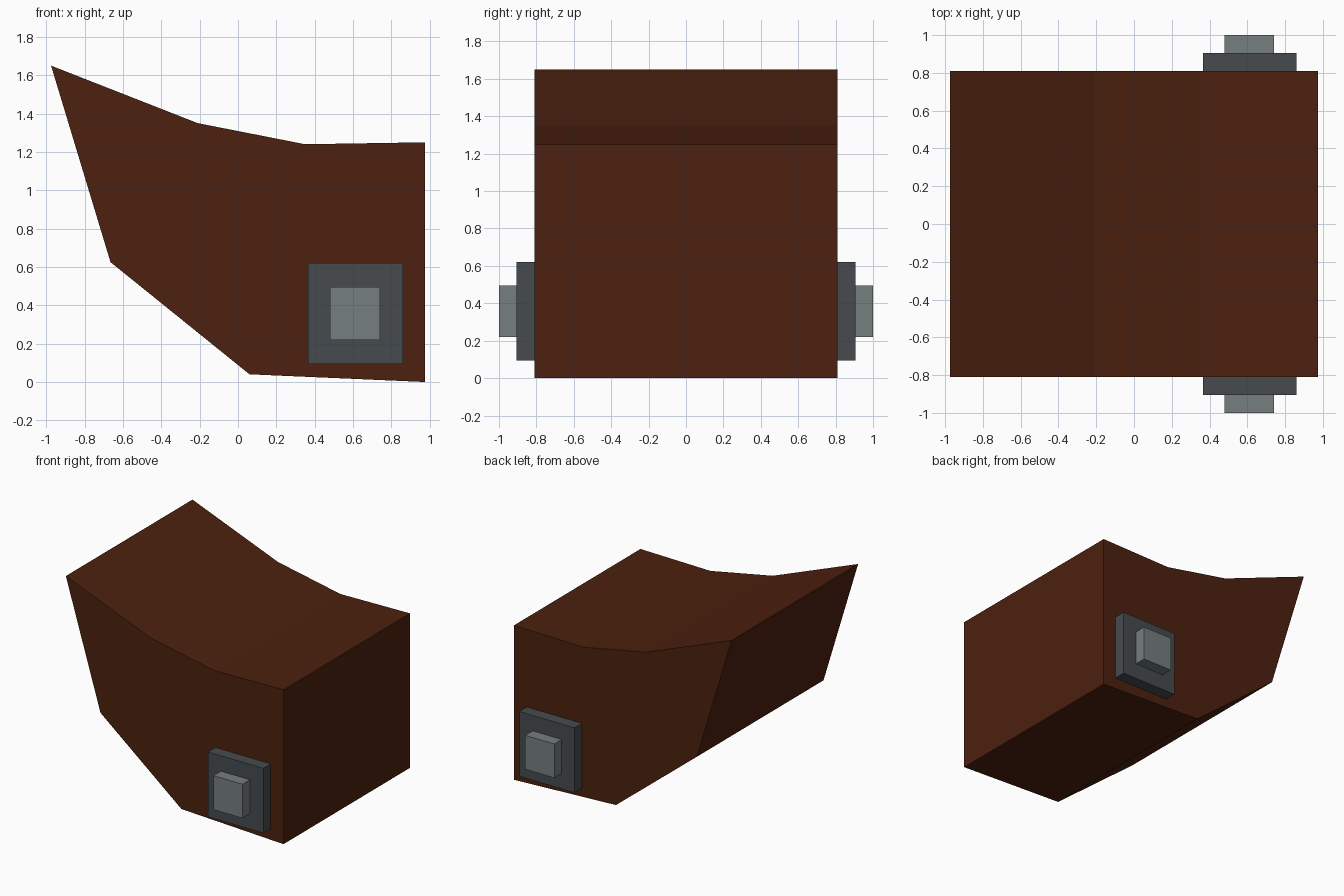
import bpy, bmesh

if "Cube" in bpy.data.objects:
    bpy.data.objects.remove(bpy.data.objects["Cube"])


def material(name, rgb):
    m = bpy.data.materials.new(name)
    m.diffuse_color = (*rgb, 1.0)
    m.use_nodes = True
    m.node_tree.nodes["Principled BSDF"].inputs["Base Color"].default_value = m.diffuse_color
    return m


brown = material("dark_brown", (0.072, 0.0148, 0.0044))
dark_grey = material("dark_grey", (0.063, 0.071, 0.078))
light_grey = material("light_grey", (0.18, 0.21, 0.21))


def prism(name, profile, y0, y1, mat):
    """Extrude an (x, z) profile along y from y0 to y1."""
    bm = bmesh.new()
    face = bm.faces.new([bm.verts.new((x, y0, z)) for x, z in profile])
    ext = bmesh.ops.extrude_face_region(bm, geom=[face])
    verts = [g for g in ext["geom"] if isinstance(g, bmesh.types.BMVert)]
    bmesh.ops.translate(bm, verts=verts, vec=(0, y1 - y0, 0))
    bmesh.ops.recalc_face_normals(bm, faces=bm.faces)
    mesh = bpy.data.meshes.new(name)
    bm.to_mesh(mesh)
    bm.free()
    mesh.materials.append(mat)
    obj = bpy.data.objects.new(name, mesh)
    bpy.context.collection.objects.link(obj)
    return obj


def rect(x0, x1, z0, z1):
    return [(x0, z0), (x1, z0), (x1, z1), (x0, z1)]


# Main body: flared profile with a concave top
body_profile = [(0.975, 0.0), (0.975, 1.25), (0.35, 1.24), (-0.21, 1.35),
                (-0.975, 1.65), (-0.665, 0.625), (0.06, 0.04)]
prism("body", body_profile, -0.81, 0.81, brown)

# Hinge plate and pivot block on each side
for side, s in (("front", -1), ("back", 1)):
    prism(side + "_hinge_plate", rect(0.365, 0.86, 0.095, 0.62),
          s * 0.80, s * 0.905, dark_grey)
    prism(side + "_pivot_block", rect(0.48, 0.74, 0.22, 0.495),
          s * 0.90, s * 1.0, light_grey)
